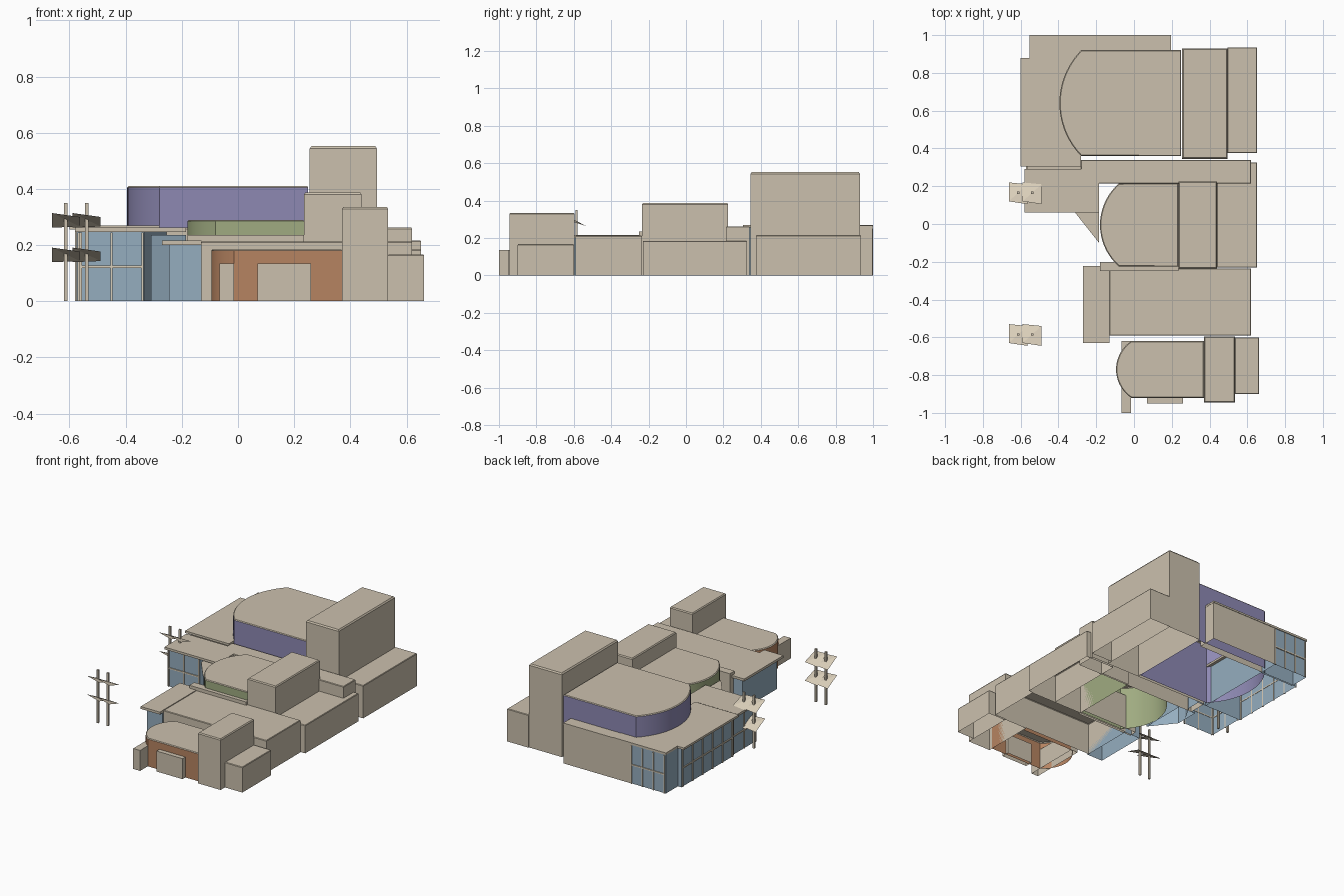
import bpy
import bmesh
import math
from mathutils import Vector

cube = bpy.data.objects.get("Cube")
if cube:
    bpy.data.objects.remove(cube, do_unlink=True)


def material(name, r, g, b):
    m = bpy.data.materials.new(name)
    m.use_nodes = True
    m.diffuse_color = (r, g, b, 1)
    bsdf = next(n for n in m.node_tree.nodes if n.type == 'BSDF_PRINCIPLED')
    bsdf.inputs["Base Color"].default_value = (r, g, b, 1)
    return m


STONE = material("warm stone", .60, .53, .42)
GLASS = material("blue glass", .30, .42, .52)
PURPLE = material("purple wall", .27, .25, .45)
GREEN = material("green wall", .35, .41, .22)
ORANGE = material("terracotta wall", .47, .23, .12)
PALE = material("pale trim", .70, .62, .49)


def finish(bm, name, mats, smooth=False):
    mesh = bpy.data.meshes.new(name)
    bm.to_mesh(mesh)
    bm.free()
    ob = bpy.data.objects.new(name, mesh)
    bpy.context.collection.objects.link(ob)
    for m in mats:
        mesh.materials.append(m)
    if smooth:
        bpy.ops.object.select_all(action='DESELECT')
        ob.select_set(True)
        bpy.context.view_layer.objects.active = ob
        bpy.ops.object.shade_smooth_by_angle(angle=math.radians(30))
    return ob


def prism(name, outline, z0, z1, wall=STONE, chamfer=0.0, floor=False, smooth=False):
    """Extruded counter-clockwise outline with a stone roof, hollow below unless floored."""
    bm = bmesh.new()
    low = [bm.verts.new((x, y, z0)) for x, y in outline]
    high = [bm.verts.new((x, y, z1 - chamfer)) for x, y in outline]
    n = len(outline)
    for i in range(n):
        j = (i + 1) % n
        bm.faces.new((low[i], low[j], high[j], high[i]))
    top = bm.faces.new(high)
    top.material_index = 1
    if floor:
        bm.faces.new(low[::-1])
    bm.normal_update()
    if chamfer:
        bmesh.ops.inset_region(bm, faces=[top], thickness=chamfer)
        for v in top.verts:
            v.co.z = z1
        bm.normal_update()
        for f in bm.faces:
            if f.normal.z > .3:
                f.material_index = 1
    return finish(bm, name, (wall, PALE if wall == PALE else STONE), smooth)


def box(name, x0, x1, y0, y1, z1, z0=0.0, **kw):
    return prism(name, [(x0, y0), (x1, y0), (x1, y1), (x0, y1)], z0, z1, **kw)


def hall(name, x0, bulge, x1, y0, y1, z1, wall):
    """Hall with a bowed end on its -x side."""
    half = (y1 - y0) / 2
    radius = (half ** 2 + bulge ** 2) / (2 * bulge)
    sweep = math.asin(half / radius)
    steps = 18
    arc = []
    for i in range(steps + 1):
        a = sweep * (1 - 2 * i / steps)
        arc.append((x0 + radius * (1 - math.cos(a)), (y0 + y1) / 2 + radius * math.sin(a)))
    prism(name, arc + [(x1, y0), (x1, y1)], 0, z1, wall=wall, chamfer=.005, smooth=True)


def strip(name, p, q, z0, z1, t=.004):
    """Thin upright bar on the line p to q."""
    p, q = Vector(p), Vector(q)
    d = (q - p).normalized()
    s = Vector((d.y, -d.x)) * t
    prism(name, [tuple(v) for v in (p + s, q + s, q - s, p - s)], z0, z1, wall=PALE, floor=True)


def mullions(name, p, q, height, bays):
    p, q = Vector(p), Vector(q)
    d = (q - p).normalized() * .004
    for i in range(bays + 1):
        c = p.lerp(q, i / bays)
        strip(name + "_post", c - d, c + d, 0, height)
    strip(name + "_rail", p, q, height / 2 - .004, height / 2 + .004)


# Curved halls
hall("large_hall", -.395, .115, .25, .36, .92, .41, PURPLE)
hall("middle_hall", -.18, .10, .235, -.225, .215, .29, GREEN)
hall("front_hall", -.095, .08, .37, -.92, -.62, .185, ORANGE)

# Towers beside the halls, each with a lower annex
box("large_tower", .255, .495, .345, .93, .552, chamfer=.009)
box("middle_tower", .235, .44, -.235, .225, .387, chamfer=.007)
box("front_tower", .37, .535, -.945, -.595, .335, chamfer=.007)
box("large_annex", .495, .652, .375, .935, .216, chamfer=.004)
box("middle_annex", .44, .652, -.23, .325, .185, chamfer=.004)
box("front_annex", .535, .662, -.90, -.60, .167, chamfer=.004)

# Linking blocks
box("rear_link", -.28, .62, .215, .34, .262, chamfer=.004)
box("front_link", -.13, .62, -.59, -.235, .213, chamfer=.004)
box("middle_parapet", -.18, .235, -.25, -.20, .235)
box("back_wing", -.30, .195, .87, .997, .256)

# Porch and fin wall of the front hall
box("front_porch", .07, .26, -.95, -.90, .135)
box("fin_wall", -.065, -.015, -1, -.62, .135)

# Glazed volumes
box("west_glass", -.575, -.30, .33, .87, .256, wall=GLASS)
box("back_glass", -.55, -.30, .86, .995, .256, wall=GLASS)
prism("canopy_glass", [(-.565, .08), (-.335, .08), (-.24, .24), (-.24, .33), (-.565, .33)],
      0, .247, wall=GLASS)
prism("corner_glass", [(-.31, .058), (-.185, -.10), (-.185, .215), (-.31, .215)],
      0, .235, wall=GLASS)
box("front_glass", -.245, -.13, -.60, -.24, .2, wall=GLASS)

# Mullion grids on the glass
mullions("west_mullion", (-.577, .34), (-.577, .86), .25, 5)
mullions("back_mullion", (-.54, .997), (-.30, .997), .25, 3)
mullions("canopy_mullion", (-.56, .078), (-.34, .078), .245, 2)
mullions("canopy_side_mullion", (-.567, .085), (-.567, .32), .245, 2)

# Thin roof slabs
box("west_roof", -.60, -.28, .305, .88, .27, .256, floor=True)
box("back_roof_west", -.553, -.165, .88, 1, .27, .256, floor=True)
box("back_roof_east", -.165, .197, .88, 1, .268, .256, floor=True)
box("canopy_roof", -.58, -.185, .06, .29, .262, .247, floor=True)
box("front_glass_roof", -.27, -.13, -.63, -.222, .216, .2, floor=True)


# Masts carrying folded sails
def sail(x, y, z):
    bm = bmesh.new()
    corners = [(-.05, .055, -.026), (-.05, -.045, .026), (.05, -.06, .012), (.05, .045, -.022)]
    a, b, c, d = [bm.verts.new((x + u, y + v, z + w)) for u, v, w in corners]
    bm.faces.new((a, b, d))
    bm.faces.new((b, c, d))
    bm.normal_update()
    finish(bm, "sail", (PALE,))


for y in (.165, -.585):
    for x in (-.613, -.539):
        box("mast", x - .006, x + .006, y - .006, y + .006, .35, floor=True)
        for z in (.165, .288):
            sail(x, y, z)
